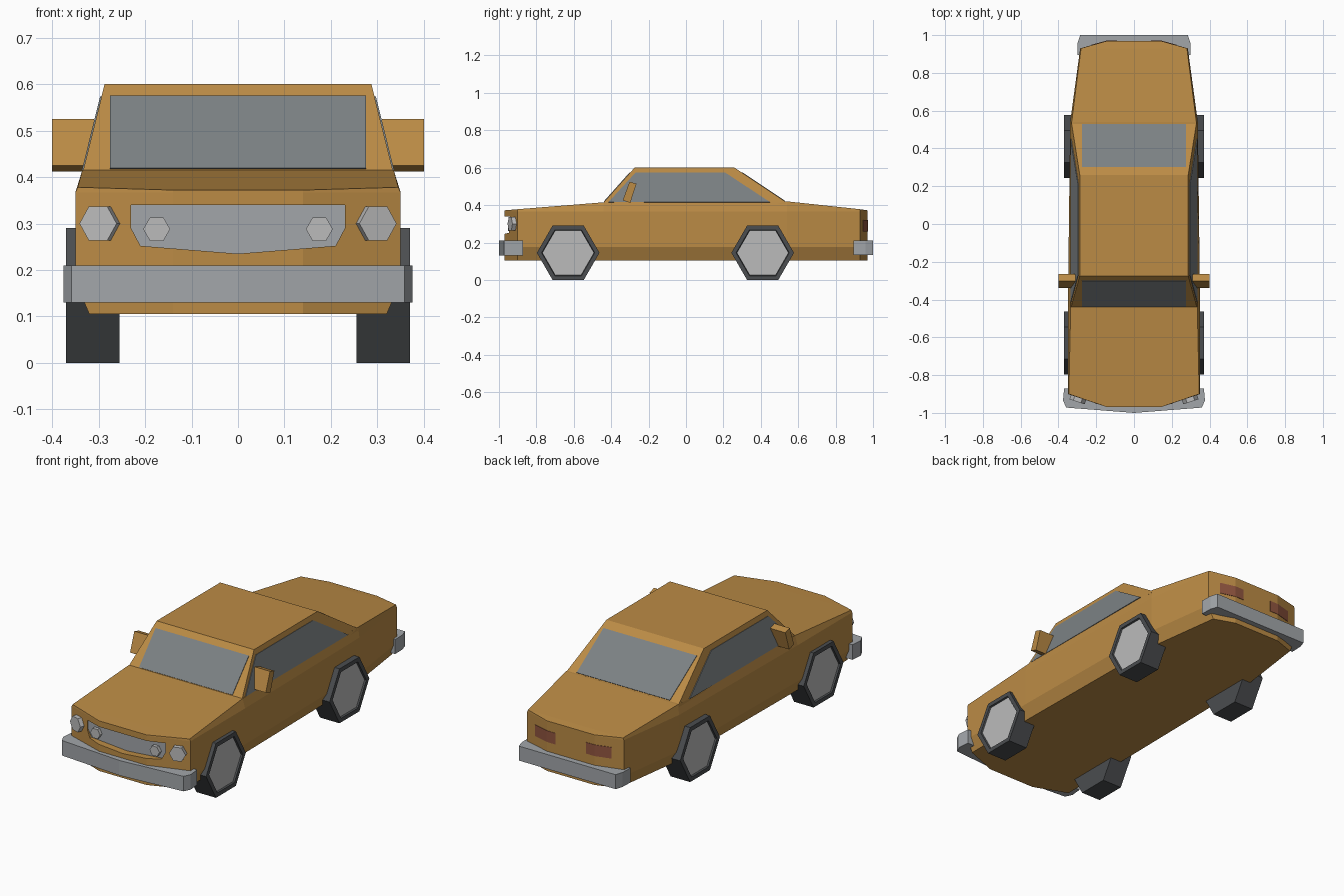
import bpy, bmesh, math
from mathutils import Vector

if "Cube" in bpy.data.objects:
    bpy.data.objects.remove(bpy.data.objects["Cube"])


def material(name, r, g, b):
    m = bpy.data.materials.new(name)
    m.diffuse_color = (r, g, b, 1)
    m.use_nodes = True
    m.node_tree.nodes["Principled BSDF"].inputs["Base Color"].default_value = m.diffuse_color
    return m


PAINT = material("ochre_paint", 0.50, 0.26, 0.06)
GLASS = material("glass", 0.20, 0.22, 0.23)
CHROME = material("chrome", 0.36, 0.38, 0.40)
RUBBER = material("rubber", 0.07, 0.075, 0.08)
LIGHT = material("light", 0.5, 0.5, 0.5)
RED = material("red_lens", 0.28, 0.09, 0.05)


def loft(name, rings, mat):
    """Skin equal-length point rings and cap both ends."""
    bm = bmesh.new()
    vs = [[bm.verts.new(p) for p in r] for r in rings]
    n = len(vs[0])
    for a, b in zip(vs, vs[1:]):
        for i in range(n):
            j = (i + 1) % n
            bm.faces.new((a[i], a[j], b[j], b[i]))
    bm.faces.new(vs[0])
    bm.faces.new(vs[-1])
    bmesh.ops.recalc_face_normals(bm, faces=bm.faces)
    me = bpy.data.meshes.new(name)
    bm.to_mesh(me)
    bm.free()
    me.materials.append(mat)
    ob = bpy.data.objects.new(name, me)
    bpy.context.collection.objects.link(ob)
    return ob


def slab(name, plan, z0, z1, mat):
    return loft(name, [[(x, y, z) for x, y in plan] for z in (z0, z1)], mat)


def pane(name, pts, normal, mat, t=0.003):
    n = Vector(normal).normalized() * t
    return loft(name, [[Vector(p) - n for p in pts], [Vector(p) + n for p in pts]], mat)


def hexagon(r, a0=0.0):
    return [(r * math.cos(a0 + i * math.pi / 3), r * math.sin(a0 + i * math.pi / 3)) for i in range(6)]


def mirrored(half):
    return half + [(-x, y) for x, y in reversed(half) if x != 0]


# Lower body: sections of y, half width, top half width, top height
sections = [(-0.97, 0.14, 0.14, 0.372), (-0.90, 0.35, 0.345, 0.378), (-0.44, 0.35, 0.335, 0.415),
            (0.54, 0.338, 0.33, 0.42), (0.93, 0.285, 0.28, 0.378), (0.97, 0.14, 0.14, 0.372)]
rings = []
for y, w, tw, tz in sections:
    low = w - (0.03 if w > 0.2 else 0.0)
    half = [(low, 0.105), (w, 0.175), (w, 0.367), (tw, tz)]
    rings.append([(x, y, z) for x, z in mirrored(half)])
body = loft("body", rings, PAINT)

# Grille opening and its panel
outline = mirrored([(0.0, 0.235), (0.21, 0.252), (0.23, 0.29), (0.23, 0.34)])
cutter = loft("grille_cutter", [[(x, y, z) for x, z in outline] for y in (-1.05, -0.93)], PAINT)
cutter.hide_render = True
cutter.hide_viewport = True
cut = body.modifiers.new("grille_opening", "BOOLEAN")
cut.operation = "DIFFERENCE"
cut.solver = "EXACT"
cut.object = cutter
loft("grille", [[(x, y, z) for x, z in outline] for y in (-0.933, -0.92)], CHROME)

# Cabin
loft("cabin", [[(0.333, -0.44, 0.405), (0.333, 0.535, 0.405), (-0.333, 0.535, 0.405), (-0.333, -0.44, 0.405)],
               [(0.333, -0.44, 0.415), (0.33, 0.53, 0.42), (-0.33, 0.53, 0.42), (-0.333, -0.44, 0.415)],
               [(0.287, -0.275, 0.6), (0.287, 0.26, 0.6), (-0.287, 0.26, 0.6), (-0.287, -0.275, 0.6)]], PAINT)


# Windows
def front_y(z):
    return -0.44 + (z - 0.415) * 0.165 / 0.185


def rear_y(z):
    return 0.26 + (0.6 - z) * 0.27 / 0.18


for name, fy, zb, nrm in (("windshield", front_y, 0.417, (0, -0.185, 0.165)),
                          ("rear_window", rear_y, 0.422, (0, 0.18, 0.27))):
    pane(name, [(-0.275, fy(zb), zb), (0.275, fy(zb), zb), (0.275, fy(0.573), 0.573), (-0.275, fy(0.573), 0.573)],
         nrm, GLASS)

for s, side in ((1, "right"), (-1, "left")):
    pts = [(s * (0.333 - (z - 0.415) * 0.046 / 0.185), y, z)
           for y, z in ((-0.415, 0.415), (-0.27, 0.573), (0.21, 0.573), (0.45, 0.415))]
    pane("side_window_" + side, pts, (s * 0.185, 0, 0.046), GLASS)

    # Tilted wing mirrors
    prof = [(-0.338, 0.425), (-0.302, 0.525), (-0.265, 0.514), (-0.298, 0.412)]
    loft("wing_mirror_" + side, [[(s * x, y, z) for y, z in prof] for x in (0.31, 0.40)], PAINT)

    # Wheels with a recessed hub
    for y, end in ((-0.63, "front"), (0.41, "rear")):
        steps = [(0.255, 0.1674), (0.37, 0.1674), (0.37, 0.142), (0.36, 0.138)]
        loft(f"wheel_{end}_{side}", [[(s * x, y + a, 0.145 + b) for a, b in hexagon(r)] for x, r in steps], RUBBER)
        loft(f"hub_{end}_{side}", [[(s * x, y + a, 0.145 + b) for a, b in hexagon(0.137)] for x in (0.34, 0.363)],
             LIGHT)

    # Outer headlights face along the angled corners, inner lamps face forward
    for name, c, r, ang, d0, d1 in (("headlight", (0.295, -0.922, 0.30), 0.042, 0.32, -0.02, 0.02),
                                    ("inner_lamp", (0.175, -0.935, 0.288), 0.029, 0.0, 0.0, 0.018)):
        n = Vector((math.sin(ang), -math.cos(ang), 0))
        u = Vector((math.cos(ang), math.sin(ang), 0))
        rr = [[Vector(c) + n * d + u * a + Vector((0, 0, b)) for a, b in hexagon(r)] for d in (d0, d1)]
        loft(f"{name}_{side}", [[(s * p.x, p.y, p.z) for p in q] for q in rr], LIGHT)

    # Tail lights bent around the rear corner edge
    plan = [(0.09, 0.972), (0.141, 0.972), (0.225, 0.949), (0.225, 0.935), (0.14, 0.955), (0.09, 0.955)]
    slab("tail_light_" + side, [(s * x, y) for x, y in plan], 0.26, 0.32, RED)

# Bumpers
slab("front_bumper", mirrored([(0.0, -1.0), (0.358, -0.972), (0.376, -0.935), (0.37, -0.872)]), 0.13, 0.21, CHROME)
slab("rear_bumper", mirrored([(0.285, 1.0), (0.298, 0.96), (0.30, 0.895)]), 0.133, 0.21, CHROME)
